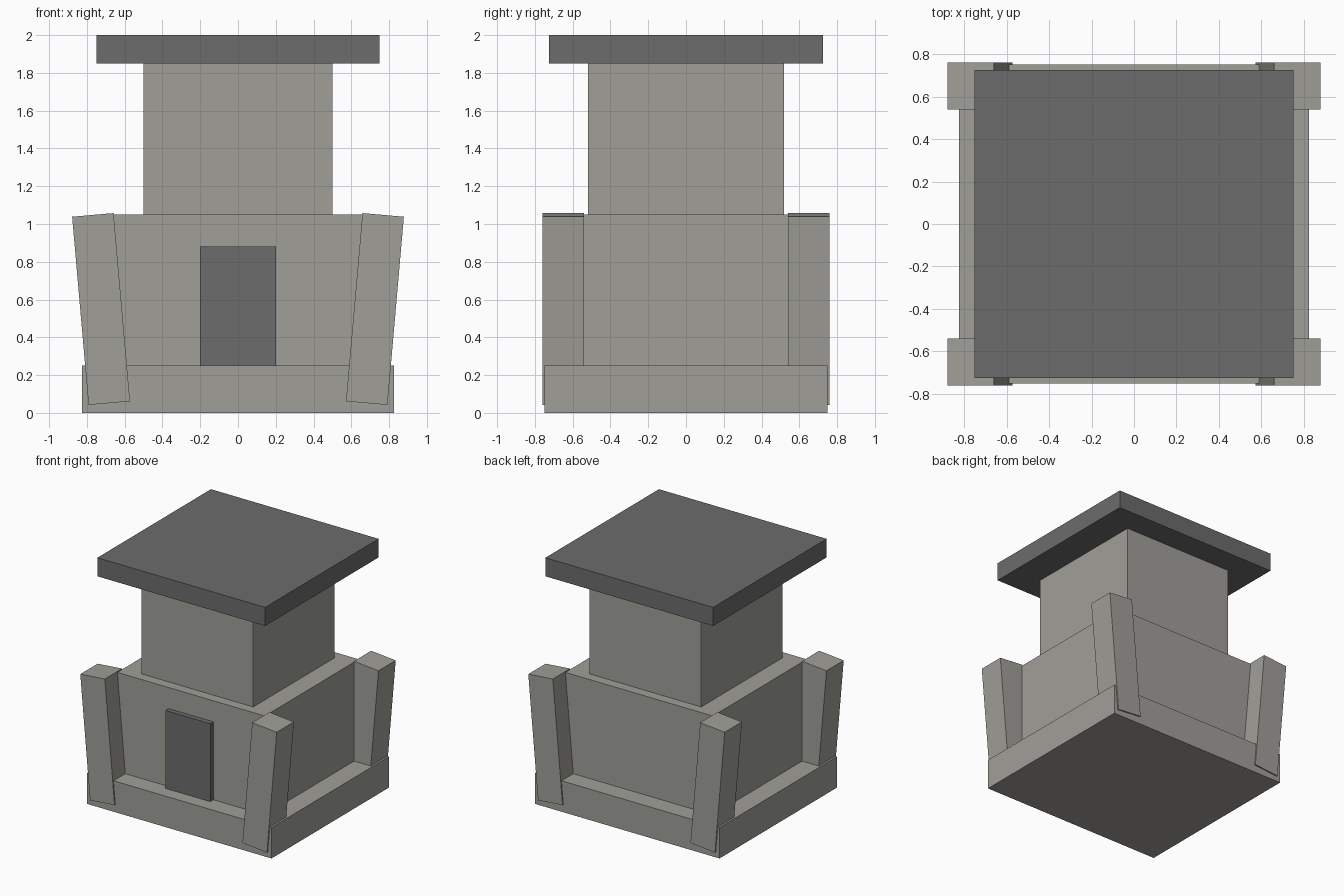
import bpy
import math

cube = bpy.data.objects.get("Cube")
if cube:
    bpy.data.objects.remove(cube, do_unlink=True)


def make_material(name, colour):
    mat = bpy.data.materials.new(name)
    mat.use_nodes = True
    mat.diffuse_color = colour
    mat.node_tree.nodes["Principled BSDF"].inputs["Base Color"].default_value = colour
    return mat


stone = make_material("pale stone", (0.35, 0.345, 0.315, 1))
slate = make_material("dark slate", (0.15, 0.15, 0.15, 1))


def box(name, size, centre, mat, tilt=0):
    """Add a box with its scale applied, tilted about the y axis."""
    bpy.ops.mesh.primitive_cube_add(size=1, location=centre)
    obj = bpy.context.object
    obj.name = name
    obj.scale = size
    bpy.ops.object.transform_apply(location=False, rotation=False, scale=True)
    obj.rotation_euler.y = tilt
    obj.data.materials.append(mat)
    return obj


# Stacked masses, from the plinth up to the flat roof
box("plinth", (1.65, 1.5, 0.25), (0, 0, 0.125), stone)
box("lower_storey", (1.32, 1.2, 0.8), (0, 0, 0.65), stone)
box("upper_storey", (1.0, 1.04, 0.8), (0, 0, 1.45), stone)
box("roof_slab", (1.5, 1.45, 0.15), (0, 0, 1.925), slate)

# Door set slightly proud of the front wall
box("door", (0.4, 0.06, 0.63), (0, -0.61, 0.565), slate)

# Corner buttresses leaning outward at the top
for side, sx in (("left", 1), ("right", -1)):
    for end, sy in (("front", -1), ("back", 1)):
        box(f"{end}_{side}_buttress", (0.22, 0.22, 1.0),
            (sx * 0.725, sy * 0.65, 0.55), stone, sx * math.radians(5))
